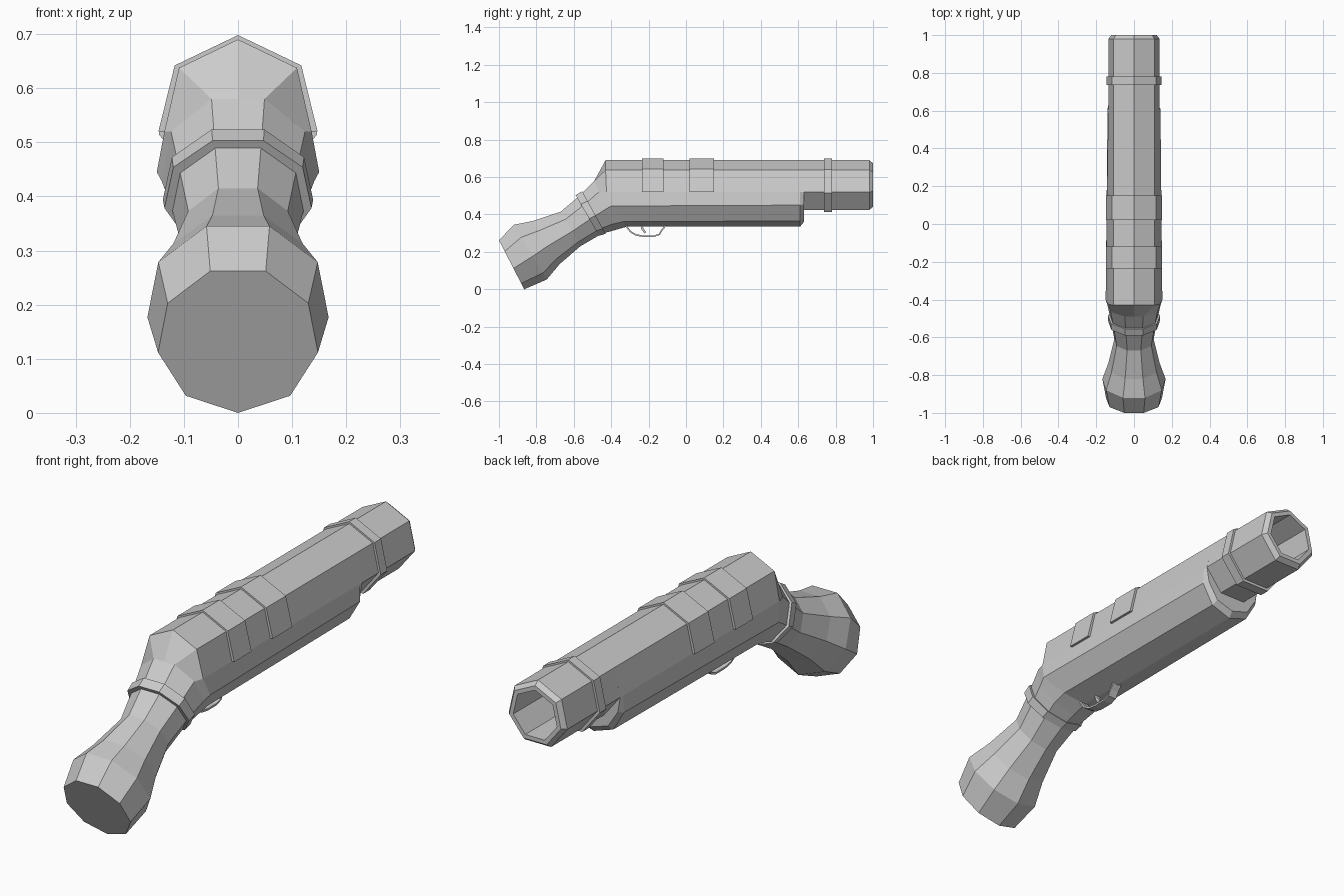
import bpy, bmesh
from math import sin, cos, pi, radians

if "Cube" in bpy.data.objects:
    bpy.data.objects.remove(bpy.data.objects["Cube"])


def finish(name, bm):
    bmesh.ops.recalc_face_normals(bm, faces=bm.faces)
    me = bpy.data.meshes.new(name)
    bm.to_mesh(me)
    bm.free()
    ob = bpy.data.objects.new(name, me)
    bpy.context.collection.objects.link(ob)
    return ob


def loft(name, rings):
    """Skin equal-length rings and cap both ends."""
    bm = bmesh.new()
    vs = [[bm.verts.new(p) for p in r] for r in rings]
    n = len(rings[0])
    for a, b in zip(vs, vs[1:]):
        for i in range(n):
            j = (i + 1) % n
            bm.faces.new((a[i], a[j], b[j], b[i]))
    bm.faces.new(vs[0])
    bm.faces.new(vs[-1])
    return finish(name, bm)


def mirror_ring(half):
    """half: top centre point, side points (x > 0), bottom centre point."""
    return half + [(-x, y, z) for x, y, z in half[-2:0:-1]]


def hept(y, r, c=0.5506):
    return [(r * sin(2 * pi * i / 7), y, c + r * cos(2 * pi * i / 7)) for i in range(7)]


def nonagon(top, bottom, r):
    """Tilted nine-sided ring, flat side up, with an extra top centre point."""
    half = [(0, *top)]
    for deg in (20, 60, 100, 140, 180):
        a = radians(deg)
        t = (cos(radians(20)) - cos(a)) / (1 + cos(radians(20)))
        half.append((r * sin(a) if deg < 180 else 0,
                     top[0] + t * (bottom[0] - top[0]),
                     top[1] + t * (bottom[1] - top[1])))
    return mirror_ring(half)


def ribbon(name, path, hw, th):
    """Flat strip following a (y, z) path, offset upwards/inwards by th."""
    rings = []
    for i, (y, z) in enumerate(path):
        a, b = path[max(i - 1, 0)], path[min(i + 1, len(path) - 1)]
        dy, dz = b[0] - a[0], b[1] - a[1]
        l = (dy * dy + dz * dz) ** 0.5
        oy, oz = y - dz / l * th, z + dy / l * th
        rings.append([(-hw, y, z), (hw, y, z), (hw, oy, oz), (-hw, oy, oz)])
    return loft(name, rings)


# Barrel with chamfered muzzle and bore
R = 0.1394
loft("barrel", [hept(0.63, R), hept(0.98, R), hept(1.0, 0.123),
                hept(1.0, 0.104), hept(0.66, 0.104)])

# Barrel band
loft("barrel_band", [hept(0.737, 0.15, 0.548), hept(0.78, 0.15, 0.548)])


# Body and grip in one skin, from pommel to fore-end
def body(ys, side, low, bottom):
    return mirror_ring([(0, ys[0], 0.69), (0.109, ys[1], 0.6375), (0.136, ys[2], 0.5196),
                        (side[0], ys[3], side[1]), (low[0], ys[4], low[1]),
                        (0, ys[5], bottom)])


loft("body_and_grip", [
    nonagon((-1.0, 0.262), (-0.865, 0.0), 0.15),
    nonagon((-0.92, 0.345), (-0.745, 0.052), 0.17),
    nonagon((-0.82, 0.365), (-0.675, 0.135), 0.138),
    nonagon((-0.67, 0.415), (-0.565, 0.23), 0.106),
    nonagon((-0.575, 0.495), (-0.45, 0.297), 0.125),
    nonagon((-0.49, 0.58), (-0.385, 0.315), 0.143),
    body((-0.43, -0.43, -0.425, -0.40, -0.335, -0.315), (0.15, 0.445), (0.095, 0.362), 0.335),
    body((0.61,) * 6, (0.14, 0.45), (0.09, 0.365), 0.335),
    body((0.63,) * 6, (0.125, 0.455), (0.08, 0.385), 0.36),
])

# Ring around the neck of the grip
loft("grip_band", [nonagon((-0.59, 0.503), (-0.465, 0.286), 0.138),
                   nonagon((-0.555, 0.524), (-0.43, 0.297), 0.141)])

# Two saddle straps over the top of the body
for name, y0, y1 in (("rear_strap", -0.235, -0.12), ("front_strap", 0.02, 0.15)):
    half = [(0, 0.698), (0.117, 0.642), (0.147, 0.52), (0.12, 0.52)]
    sec = half + [(-x, z) for x, z in half[:0:-1]]
    loft(name, [[(x, y, z) for x, z in sec] for y in (y0, y1)])

# Trigger guard and trigger
ribbon("trigger_guard", [(-0.33, 0.345), (-0.30, 0.305), (-0.27, 0.287), (-0.23, 0.28),
                         (-0.17, 0.28), (-0.14, 0.29), (-0.125, 0.315), (-0.10, 0.345)],
       0.02, 0.008)
ribbon("trigger", [(-0.245, 0.345), (-0.237, 0.318), (-0.222, 0.298)], 0.008, 0.012)
